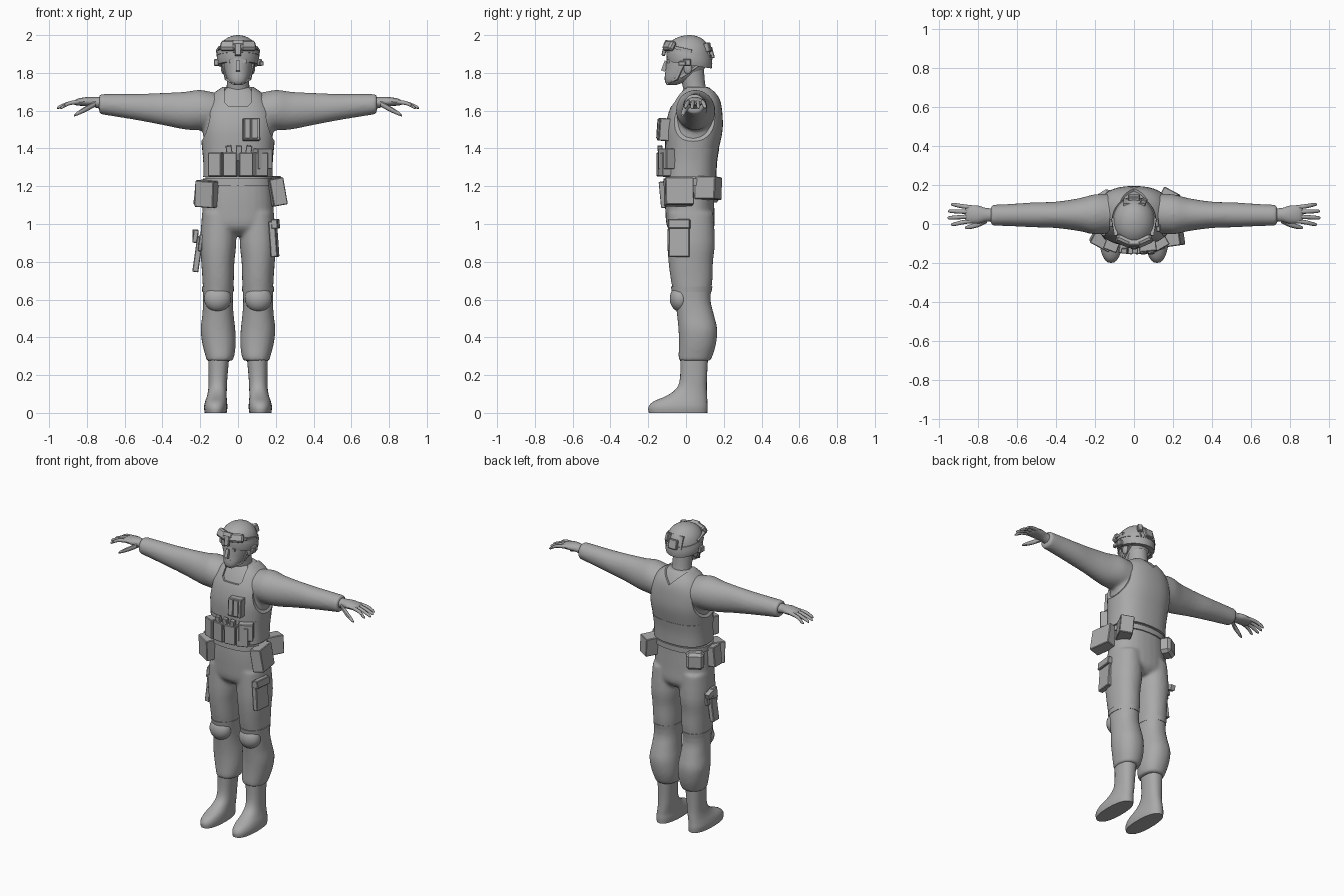
import bpy, bmesh, math
from mathutils import Vector, Matrix, Euler

grey = bpy.data.materials.new("plain grey")
grey.diffuse_color = (0.4, 0.4, 0.4, 1)


def finish(name, bm, angle=40):
    bmesh.ops.recalc_face_normals(bm, faces=bm.faces)
    me = bpy.data.meshes.new(name)
    bm.to_mesh(me)
    bm.free()
    ob = bpy.data.objects.new(name, me)
    bpy.context.collection.objects.link(ob)
    me.materials.append(grey)
    activate(ob)
    if angle:
        bpy.ops.object.shade_smooth_by_angle(angle=math.radians(angle))
    return ob


def activate(ob):
    bpy.ops.object.select_all(action='DESELECT')
    ob.select_set(True)
    bpy.context.view_layer.objects.active = ob


def spline(rows, steps):
    out = []
    for i in range(len(rows) - 1):
        a, b, c, d = (Vector(rows[max(0, min(len(rows) - 1, i + k))]) for k in (-1, 0, 1, 2))
        for j in range(steps):
            t = j / steps
            out.append(b + (c - a) * t / 2 + (a * 2 - b * 5 + c * 4 - d) * t * t / 2
                       + (b * 3 - a - c * 3 + d) * t ** 3 / 2)
    return out + [Vector(rows[-1])]


def loft(name, rows, axis='z', n=28, power=2.0, steps=3, angle=40, grow=0.0):
    """Rows are (position along axis, centre 1, centre 2, radius 1, radius 2)."""
    bm = bmesh.new()
    rings = []
    for p, c1, c2, r1, r2 in spline(rows, steps):
        ring = []
        for k in range(n):
            t = math.tau * k / n
            c, s = math.cos(t), math.sin(t)
            u = c1 + (r1 + grow) * math.copysign(abs(c) ** (2 / power), c)
            v = c2 + (r2 + grow) * math.copysign(abs(s) ** (2 / power), s)
            ring.append(bm.verts.new((u, v, p) if axis == 'z' else (p, u, v)))
        rings.append(ring)
    for a, b in zip(rings, rings[1:]):
        for k in range(n):
            bm.faces.new((a[k], a[(k + 1) % n], b[(k + 1) % n], b[k]))
    bm.faces.new(rings[0])
    bm.faces.new(rings[-1])
    return finish(name, bm, angle)


def box(name, loc, size, rot=(0, 0, 0), bevel=0.004):
    bm = bmesh.new()
    bmesh.ops.create_cube(bm, size=1, matrix=Matrix.LocRotScale(
        Vector(loc), Euler([math.radians(a) for a in rot]), Vector(size)))
    if bevel:
        bmesh.ops.bevel(bm, geom=bm.edges[:], offset=bevel, segments=1, affect='EDGES')
    return finish(name, bm, 0)


def bar(name, p, q, w, t):
    p, q = Vector(p), Vector(q)
    bm = bmesh.new()
    bmesh.ops.create_cube(bm, size=1, matrix=Matrix.LocRotScale(
        (p + q) / 2, (q - p).to_track_quat('Z', 'Y'), Vector((w, t, (q - p).length))))
    return finish(name, bm, 0)


def ball(name, loc, size, rot=(0, 0, 0)):
    bm = bmesh.new()
    bmesh.ops.create_uvsphere(bm, u_segments=24, v_segments=14, radius=1, matrix=Matrix.LocRotScale(
        Vector(loc), Euler([math.radians(a) for a in rot]), Vector(size)))
    return finish(name, bm, 60)


def cut(ob, cutters):
    activate(ob)
    for c in cutters:
        m = ob.modifiers.new("cut", 'BOOLEAN')
        m.operation, m.solver, m.object = 'DIFFERENCE', 'EXACT', c
        bpy.ops.object.modifier_apply(modifier=m.name)
    for c in cutters:
        bpy.data.objects.remove(c)
    bpy.ops.object.shade_smooth_by_angle(angle=math.radians(35))


# Clothing: torso, trousers and sleeves fused into one soft body
trunk = [(1.25, 0, .02, .172, .128), (1.33, 0, .025, .172, .122), (1.4, 0, .032, .178, .13),
         (1.5, 0, .042, .186, .14), (1.59, 0, .05, .178, .13), (1.65, 0, .058, .15, .112),
         (1.69, 0, .06, .12, .09), (1.725, 0, .06, .07, .065)]
hips = [(.94, 0, .03, .12, .08), (.985, 0, .025, .182, .125), (1.08, 0, .02, .188, .13),
        (1.18, 0, .018, .182, .13)]
parts = [loft("body_clothing", hips + trunk, power=2.3)]
for s in (-1, 1):
    leg = [(1.06, .1, .025, .09, .12), (.9, .105, .027, .096, .126), (.8, .107, .025, .088, .118),
           (.7, .105, .03, .083, .11), (.6, .106, .035, .079, .095), (.52, .106, .05, .083, .098),
           (.44, .106, .063, .092, .103), (.36, .1, .06, .088, .098), (.3, .096, .05, .076, .09),
           (.275, .098, .045, .068, .082)]
    parts.append(loft("leg", [(z, x * s, y, a, b) for z, x, y, a, b in leg], power=2.2))
    arm = [(.1, .055, 1.59, .1, .1), (.2, .05, 1.603, .103, .107), (.28, .048, 1.6, .085, .1),
           (.4, .047, 1.609, .068, .085), (.52, .047, 1.618, .064, .071), (.64, .046, 1.628, .057, .061),
           (.735, .045, 1.635, .054, .053)]
    parts.append(loft("sleeve", [(x * s, y, z, a, b) for x, y, z, a, b in arm], axis='x'))
bpy.ops.object.select_all(action='DESELECT')
for p in parts:
    p.select_set(True)
body = parts[0]
bpy.context.view_layer.objects.active = body
bpy.ops.object.join()
m = body.modifiers.new("fuse", 'REMESH')
m.mode, m.voxel_size, m.use_smooth_shade = 'VOXEL', 0.01, True
bpy.ops.object.modifier_apply(modifier=m.name)
m = body.modifiers.new("soften", 'SMOOTH')
m.factor, m.iterations = 0.5, 6
bpy.ops.object.modifier_apply(modifier=m.name)
bpy.ops.object.shade_smooth_by_angle(angle=math.radians(50))

# Boots, knee pads and hands
for s, side in ((-1, "right"), (1, "left")):
    boot = [(0, .118, -.042, .058, .155), (.03, .118, -.042, .062, .157), (.06, .116, -.03, .058, .143),
            (.09, .112, .004, .052, .108), (.13, .108, .03, .049, .08), (.19, .106, .04, .05, .071),
            (.3, .102, .043, .056, .074)]
    loft(side + "_boot", [(z, x * s, y, a, b) for z, x, y, a, b in boot], power=2.3)
    ball(side + "_knee_pad", (.108 * s, -.03, .605), (.072, .056, .07))
    loft(side + "_knee_strap", [(.64, .106 * s, .03, .083, .105), (.67, .106 * s, .03, .086, .11)], steps=1)
    palm = [(.71, .045, 1.637, .036, .034), (.76, .047, 1.645, .035, .027), (.8, .048, 1.648, .046, .024),
            (.85, .05, 1.645, .046, .018), (.866, .05, 1.642, .038, .01)]
    loft(side + "_hand", [(x * s, y, z, a, b) for x, y, z, a, b in palm], axis='x', n=16)
    for i, tip in enumerate((.94, .958, .955, .94)):
        y0, y1 = .016 + i * .023, -.002 + i * .034
        rows = [(.835, y0, 1.647, .011, .012), (.89, (y0 + y1) / 2, 1.64, .011, .011),
                (tip - .012, y1, 1.62, .009, .009), (tip, y1, 1.614, .004, .004)]
        loft(side + "_finger", [(x * s, y, z, a, b) for x, y, z, a, b in rows], axis='x', n=10)
    thumb = [(.755, .02, 1.637, .014, .016), (.8, -.002, 1.612, .014, .016),
             (.85, -.016, 1.585, .011, .011), (.868, -.019, 1.574, .005, .005)]
    loft(side + "_thumb", [(x * s, y, z, a, b) for x, y, z, a, b in thumb], axis='x', n=10)

# Armoured vest with arm, neck and nape openings
vest = loft("vest", trunk, power=2.4, grow=.012, n=40)
cut(vest, [ball("arm_cutter", (.26 * s, .04, 1.61), (.118, .4, .21)) for s in (-1, 1)]
    + [box("neck_cutter", (0, -.1, 1.74), (.145, .24, .23), bevel=.02),
       box("nape_cutter", (0, .16, 1.75), (.14, .2, .14), (0, 45, 0), 0)])
loft("waist_band", [(1.25, 0, .02, .184, .141), (1.33, 0, .026, .184, .139), (1.4, 0, .032, .189, .144)],
     power=2.5)
loft("belt", [(1.205, 0, .018, .187, .137), (1.24, 0, .019, .186, .137)], power=2.4, steps=1)

# Chest pouch and magazine pouches
box("chest_pouch", (.07, -.115, 1.5), (.09, .06, .12), (-4, 0, 6))
for x in (.05, .088):
    box("chest_pouch_flap", (x, -.148, 1.505), (.032, .01, .105), (-4, 0, 6), .002)
for i, x in enumerate((-.115, -.04, .04, .115)):
    box("magazine_pouch", (x, -.13 + abs(x) * .18, 1.315), (.074, .06, .125), (0, 0, x * 180))
for i, x in enumerate((-.045, .005, .055)):
    box("magazine", (x, -.135, 1.375), (.032, .026, .08), (6, 8 * (i - 1), 0), .003)
box("side_magazine_pouch", (.13, -.1, 1.345), (.09, .06, .11), (0, 0, 30))

# Belt pouches
box("right_front_pouch", (-.16, -.075, 1.16), (.11, .09, .14), (4, 4, -28))
box("left_front_pouch", (.205, -.038, 1.17), (.075, .15, .145), (0, -10, 8))
box("left_rear_pouch", (.17, .118, 1.19), (.085, .12, .12), (0, -5, -28))
box("right_side_pouch", (-.2, -.01, 1.165), (.06, .08, .13), (0, 6, 0))
box("right_rear_pouch", (-.155, .125, 1.17), (.11, .08, .11), (0, 0, 32), .018)

# Thigh pocket and holster with pistol
box("thigh_pocket", (.19, -.035, .92), (.035, .11, .19), (0, -4, -6))
box("thigh_pocket_flap", (.198, -.035, 1.0), (.035, .116, .05), (0, -4, -6))
box("holster", (-.213, .02, .84), (.032, .06, .19), (0, 8, 0))
box("holster_plate", (-.198, .02, .9), (.02, .11, .09), (0, 6, 0))
box("pistol_slide", (-.225, .03, .935), (.028, .05, .07), (0, 6, 0))
bar("pistol_grip", (-.226, .03, .955), (-.226, .1, .93), .03, .034)

# Head, neck and face
loft("neck", [(1.66, 0, .06, .07, .066), (1.72, 0, .045, .06, .06), (1.8, 0, .03, .06, .066),
              (1.86, 0, .03, .06, .066)])
loft("head", [(1.736, 0, -.075, .022, .024), (1.75, 0, -.06, .044, .05), (1.775, 0, -.035, .06, .078),
              (1.81, 0, -.01, .071, .099), (1.85, 0, .002, .077, .108), (1.9, 0, .01, .08, .11)], power=2.2)
bar("nose", (0, -.102, 1.862), (0, -.122, 1.81), .02, .022)
bar("mouth", (-.02, -.104, 1.785), (.02, -.104, 1.785), .01, .018)
bar("brow", (-.045, -.094, 1.862), (.045, -.094, 1.862), .014, .018)
for s in (-1, 1):
    ball("ear", (.078 * s, .01, 1.825), (.012, .022, .032))
    bar("chin_strap", (.082 * s, -.005, 1.86), (.06 * s, -.05, 1.765), .016, .012)
    bar("jaw_strap", (.06 * s, -.05, 1.768), (.015 * s, -.098, 1.742), .016, .012)
    bar("rear_strap", (.08 * s, .08, 1.85), (.064 * s, -.03, 1.775), .012, .012)

# Helmet, lower at the back
dome = [(1.842, 0, .018, .108, .118), (1.87, 0, .018, .112, .121), (1.91, 0, .017, .108, .118),
        (1.95, 0, .017, .093, .104), (1.98, 0, .017, .065, .073), (1.995, 0, .017, .033, .038),
        (2.0, 0, .017, .006, .006)]
helmet = loft("helmet", dome, n=32)
band = loft("helmet_band", [(1.89, 0, .017, .115, .124), (1.912, 0, .017, .112, .122)], n=32, steps=1)
for v in list(helmet.data.vertices) + list(band.data.vertices):
    v.co.z -= (v.co.y - .017) * .16 * min(1, (2 - v.co.z) / .09)

# Raised goggles, mount, side clips and rear battery
for s in (-1, 1):
    box("goggle_lens", (.05 * s, -.088, 1.943), (.09, .036, .055), (-28, 0, 24 * s), .01)
    box("side_clip", (.115 * s, .005, 1.855), (.026, .042, .036))
    bar("goggle_strap", (.092 * s, -.06, 1.935), (.107 * s, .03, 1.915), .018, .016)
box("goggle_bridge", (0, -.1, 1.957), (.06, .03, .03), (-28, 0, 0))
box("front_mount", (0, -.114, 1.922), (.034, .02, .065), (-12, 0, 0))
box("light", (.125, -.02, 1.85), (.022, .04, .024))
box("battery_pack", (0, .128, 1.905), (.06, .036, .06), (15, 0, 0))
box("battery_clip", (.05, .115, 1.935), (.03, .03, .05), (15, 0, -25))
bar("crown_strap", (0, .1, 1.958), (0, .125, 1.88), .11, .014)
